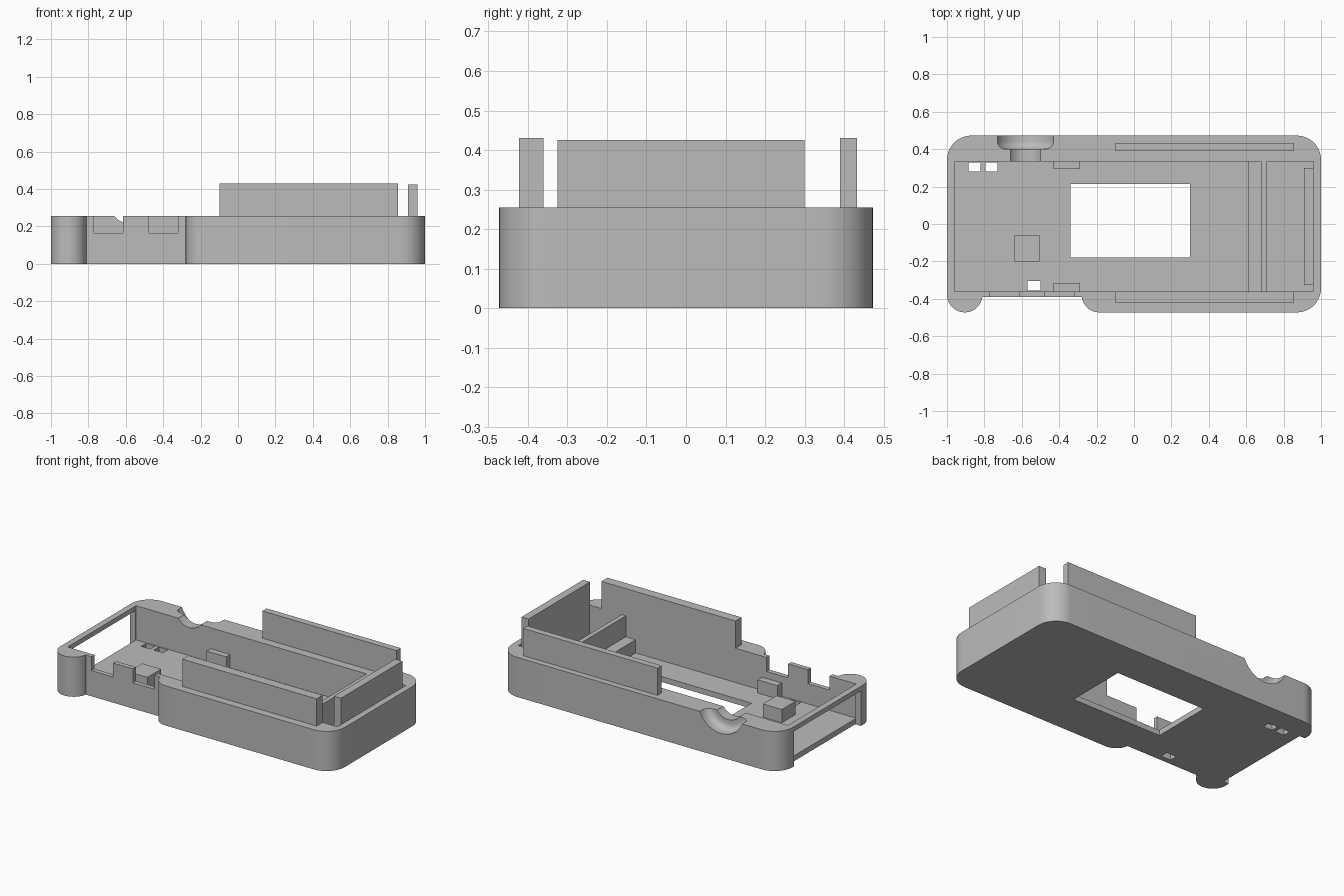
import bpy, bmesh
from math import sin, cos, radians, pi
from mathutils import Vector

if "Cube" in bpy.data.objects:
    bpy.data.objects.remove(bpy.data.objects["Cube"])

grey = bpy.data.materials.new("plain grey")
grey.use_nodes = True
grey.diffuse_color = (0.5, 0.5, 0.5, 1)
grey.node_tree.nodes["Principled BSDF"].inputs["Base Color"].default_value = (0.5, 0.5, 0.5, 1)

TOP, FLOOR, LOW = 0.255, 0.035, 0.12
Y0, Y1 = -0.36, 0.335          # inner faces of the long walls


def finish(name, bm):
    bmesh.ops.recalc_face_normals(bm, faces=bm.faces)
    mesh = bpy.data.meshes.new(name)
    bm.to_mesh(mesh)
    bm.free()
    mesh.materials.append(grey)
    ob = bpy.data.objects.new(name, mesh)
    bpy.context.collection.objects.link(ob)
    return ob


def box(name, x0, x1, y0, y1, z0, z1):
    bm = bmesh.new()
    bmesh.ops.create_cube(bm, size=1)
    for v in bm.verts:
        v.co = Vector((x1 if v.co.x > 0 else x0, y1 if v.co.y > 0 else y0, z1 if v.co.z > 0 else z0))
    return finish(name, bm)


def arc(cx, cy, r, a0, a1, n=16):
    angles = [radians(a0 + (a1 - a0) * i / n) for i in range(n + 1)]
    return [(cx + r * cos(a), cy + r * sin(a)) for a in angles]


def lathe_y(name, cx, cz, profile, n=64):
    # Solid of revolution about a line along y
    bm = bmesh.new()
    rings = [[bm.verts.new((cx + r * cos(2 * pi * i / n), y, cz + r * sin(2 * pi * i / n)))
              for i in range(n)] for y, r in profile]
    for a, b in zip(rings, rings[1:]):
        for i in range(n):
            j = (i + 1) % n
            bm.faces.new((a[i], a[j], b[j], b[i]))
    bm.faces.new(rings[0])
    bm.faces.new(rings[-1])
    return finish(name, bm)


def cut(target, cutter):
    cutter.hide_render = True
    mod = target.modifiers.new("cut", "BOOLEAN")
    mod.operation = "DIFFERENCE"
    mod.solver = "EXACT"
    mod.object = cutter
    bpy.context.view_layer.objects.active = target
    bpy.ops.object.modifier_apply(modifier=mod.name)
    bpy.data.objects.remove(cutter)


# Case outline: front recess, three round corners and a round front post
outline = [(-0.81, -0.39), (-0.28, -0.39)]
outline += arc(-0.185, -0.3775, 0.095, 188, 270)
outline += arc(0.87, -0.3425, 0.13, 270, 360)
outline += arc(0.87, 0.3425, 0.13, 0, 90)
outline += arc(-0.87, 0.3425, 0.13, 90, 180)
outline += arc(-0.905, -0.3775, 0.095, 180, 352, 28)
bm = bmesh.new()
base = bm.faces.new([bm.verts.new((x, y, 0)) for x, y in outline])
up = bmesh.ops.extrude_face_region(bm, geom=[base])["geom"]
bmesh.ops.translate(bm, verts=[g for g in up if isinstance(g, bmesh.types.BMVert)], vec=(0, 0, TOP))
case = finish("case_shell", bm)

# Main tray and end pocket, leaving a divider
for x0, x1 in ((-0.96, 0.68), (0.71, 0.96)):
    cut(case, box("tray_cutter", x0, x1, Y0, Y1, FLOOR, 1))

# End opening under a thin bar, floor window and strap holes
cut(case, box("end_cutter", -1.1, -0.96, Y0 + 0.01, Y1 - 0.005, -0.1, 0.225))
for x0, x1, y0, y1 in ((-0.34, 0.3, -0.18, 0.215), (-0.885, -0.82, 0.28, 0.33),
                       (-0.795, -0.73, 0.28, 0.33), (-0.57, -0.5, -0.355, -0.305)):
    cut(case, box("hole_cutter", x0, x1, y0, y1, -0.1, 0.1))

# Front wall notches
for x0, x1 in ((-0.77, -0.615), (-0.475, -0.32)):
    cut(case, box("notch_cutter", x0, x1, -0.45, -0.34, 0.165, 1))

# Round plug groove through the back wall
groove = [(0.6, 0.162), (0.44, 0.162), (0.425, 0.159), (0.412, 0.15), (0.403, 0.137),
          (0.4, 0.122), (0.4, 0.1), (0.3, 0.1)]
cut(case, lathe_y("groove_cutter", -0.58, 0.315, groove))

# Upright guide plates
box("back_guide_plate", -0.1, 0.855, 0.39, 0.433, TOP - 0.01, 0.43)
box("front_guide_plate", -0.1, 0.855, -0.422, -0.36, TOP - 0.01, 0.43)
box("end_guide_plate", 0.91, 0.96, -0.325, 0.3, FLOOR - 0.01, 0.425)

# Ledge beside the divider, support block and small wall tabs
box("divider_ledge", 0.61, 0.68, Y0, Y1, FLOOR - 0.01, LOW)
box("support_block", -0.64, -0.505, -0.2, -0.06, FLOOR - 0.01, LOW)
box("back_tab", -0.43, -0.29, 0.295, Y1, FLOOR - 0.01, LOW)
box("front_tab", -0.43, -0.29, Y0, -0.315, FLOOR - 0.01, LOW)

# Smooth the rounded corners and groove
bpy.ops.object.select_all(action="DESELECT")
case.select_set(True)
bpy.context.view_layer.objects.active = case
bpy.ops.object.shade_smooth_by_angle(angle=radians(30))
